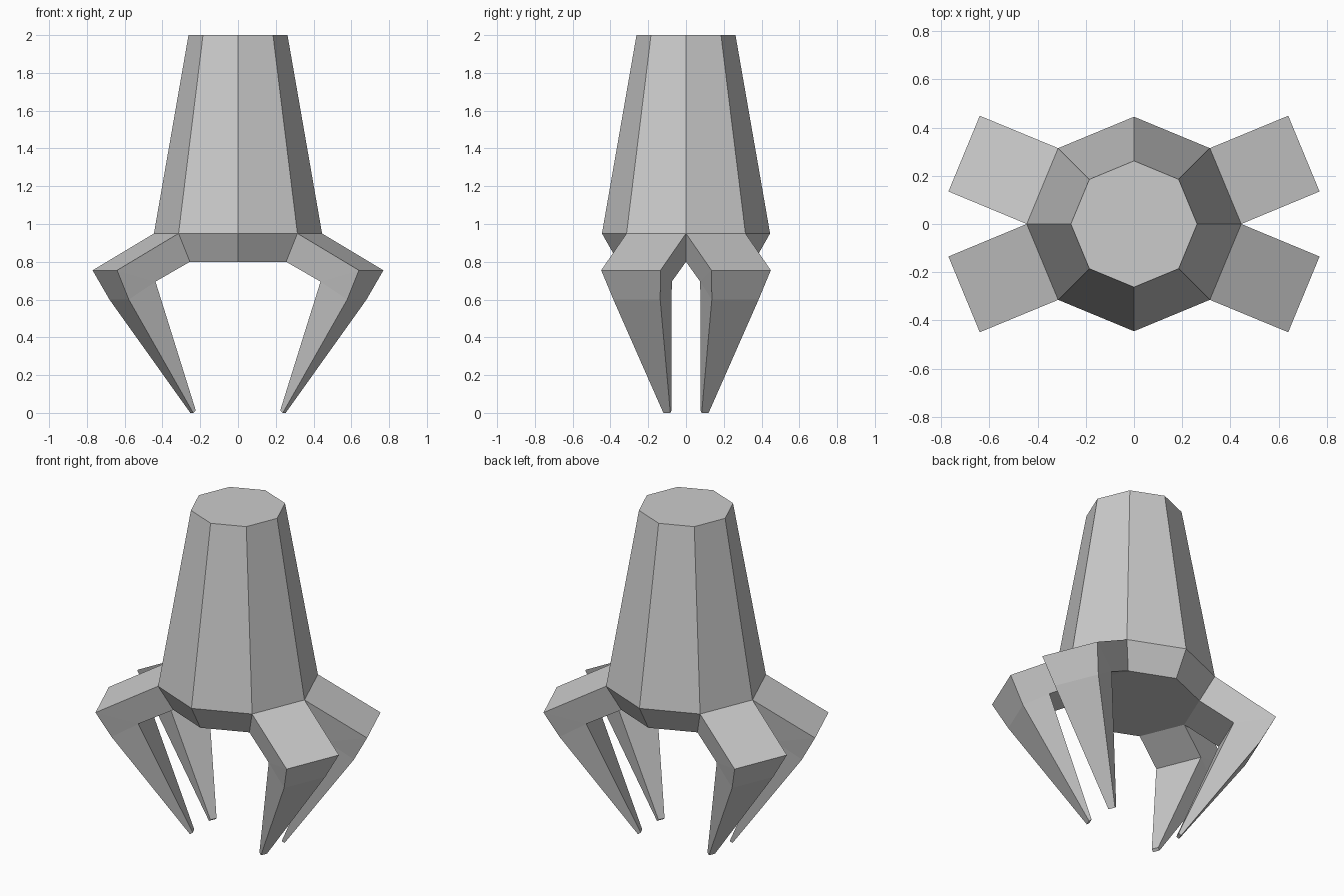
import bpy, bmesh
from math import cos, sin, pi, radians
from mathutils import Vector

if "Cube" in bpy.data.objects:
    bpy.data.objects.remove(bpy.data.objects["Cube"])

bm = bmesh.new()


def face(points):
    bm.faces.new([bm.verts.new(p) for p in points])


def octagon(r, z):
    return [Vector((r * cos(i * pi / 4), r * sin(i * pi / 4), z)) for i in range(8)]


# Tapered eight-sided body with an inset underside
top, rim, base = octagon(0.262, 2.0), octagon(0.445, 0.95), octagon(0.36, 0.80)
leg_sides = (0, 3, 4, 7)
face(top)
face(base[::-1])
for i in range(8):
    j = (i + 1) % 8
    face([rim[i], rim[j], top[j], top[i]])
    if i not in leg_sides:
        face([base[i], base[j], rim[j], rim[i]])


# Bent claw growing out of one lower body side
def claw(side):
    a = radians(22.5 + 45 * side)
    out, across = Vector((cos(a), sin(a), 0)), Vector((-sin(a), cos(a), 0))

    def pair(r, half, z):
        c = out * r + Vector((0, 0, z))
        return c - across * half, c + across * half

    j = (side + 1) % 8
    root_top, root_low = (rim[side], rim[j]), (base[side], base[j])
    shoulder = pair(0.763, 0.170, 0.755)
    heel = pair(0.681, 0.134, 0.60)
    inner = pair(0.530, 0.138, 0.695)
    tip_out, tip_in = pair(0.265, 0.020, 0.0), pair(0.250, 0.020, 0.012)

    # Bands across the claw: upper arm, outer side, tip, then back up the inside
    loop = [root_top, shoulder, heel, tip_out, tip_in, inner, root_low]
    for p, q in zip(loop, loop[1:]):
        face([p[0], q[0], q[1], p[1]])
    # Flanks
    for s in (0, 1):
        face([root_top[s], root_low[s], inner[s], shoulder[s]])
        face([shoulder[s], inner[s], heel[s]])
        face([heel[s], inner[s], tip_in[s], tip_out[s]])


for side in leg_sides:
    claw(side)

# Weld into one flat-shaded shell
bmesh.ops.remove_doubles(bm, verts=bm.verts[:], dist=0.0005)
bmesh.ops.recalc_face_normals(bm, faces=bm.faces[:])
mesh = bpy.data.meshes.new("clawed_body")
bm.to_mesh(mesh)
bm.free()
bpy.context.collection.objects.link(bpy.data.objects.new("clawed_body", mesh))
